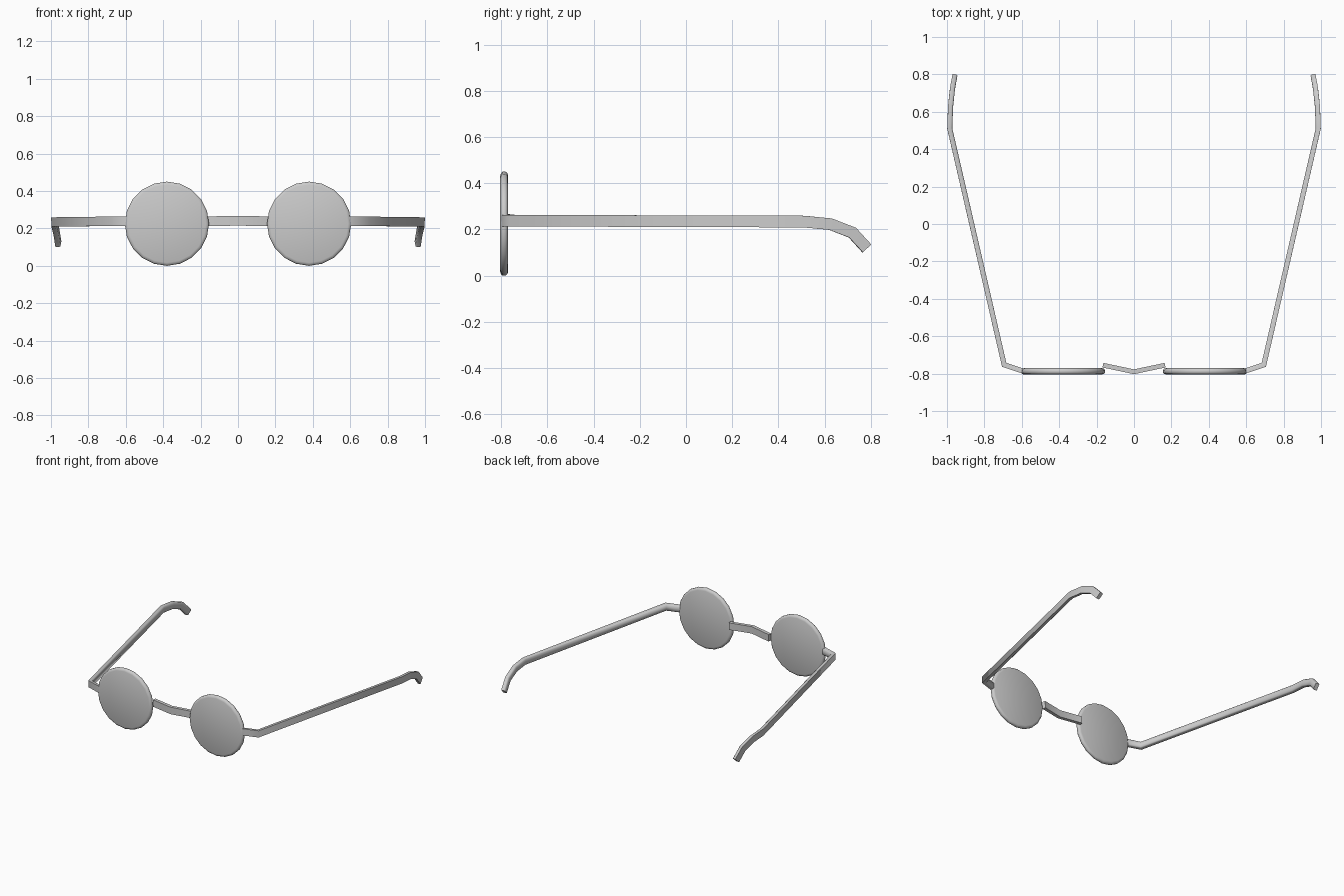
import bpy, bmesh, math
from mathutils import Vector

if "Cube" in bpy.data.objects:
    bpy.data.objects.remove(bpy.data.objects["Cube"])

metal = bpy.data.materials.new("grey")
metal.diffuse_color = (0.6, 0.6, 0.6, 1)
metal.use_nodes = True
metal.node_tree.nodes["Principled BSDF"].inputs["Base Color"].default_value = metal.diffuse_color


def finish(name, bm, angle):
    bmesh.ops.recalc_face_normals(bm, faces=bm.faces)
    me = bpy.data.meshes.new(name)
    bm.to_mesh(me)
    bm.free()
    me.materials.append(metal)
    ob = bpy.data.objects.new(name, me)
    bpy.context.collection.objects.link(ob)
    bpy.ops.object.select_all(action='DESELECT')
    ob.select_set(True)
    bpy.context.view_layer.objects.active = ob
    bpy.ops.object.shade_smooth_by_angle(angle=math.radians(angle))
    return ob


def sweep(name, path, section, mirror=1):
    """Sweep a (side, up) section along a path with mitred corners."""
    pts = [Vector((x * mirror, y, z)) for x, y, z in path]
    bm = bmesh.new()
    rings = []
    for i, p in enumerate(pts):
        a = (p - pts[max(i - 1, 0)]).normalized()
        b = (pts[min(i + 1, len(pts) - 1)] - p).normalized()
        t = (a + b).normalized()
        miter = 1 / t.dot(a if a.length > 0 else b)
        side = Vector((t.y, -t.x, 0)).normalized() * mirror
        up = Vector((0, 0, 1))
        up = (up - t * t.dot(up)).normalized()
        flat_bend = abs(a.z - b.z) < 0.05
        rings.append([bm.verts.new(p + side * s * (miter if flat_bend else 1)
                                   + up * u * (1 if flat_bend else miter))
                      for s, u in section])
    n = len(section)
    for r, q in zip(rings, rings[1:]):
        for k in range(n):
            bm.faces.new((r[k], r[(k + 1) % n], q[(k + 1) % n], q[k]))
    bm.faces.new(rings[0])
    bm.faces.new(rings[-1])
    return finish(name, bm, 65)


# Lens: shallow disc with a rounded rim, built from stacked rings
SIDES = 20
RIM = [(0.208, -0.805), (0.219, -0.801), (0.225, -0.794),
       (0.225, -0.781), (0.219, -0.774), (0.208, -0.77)]


def lens(name, cx):
    bm = bmesh.new()
    rings = []
    for r, y in RIM:
        rings.append([bm.verts.new((cx + r * math.cos(k * math.tau / SIDES), y,
                                    0.225 + r * math.sin(k * math.tau / SIDES)))
                      for k in range(SIDES)])
    for p, q in zip(rings, rings[1:]):
        for k in range(SIDES):
            j = (k + 1) % SIDES
            bm.faces.new((p[k], p[j], q[j], q[k]))
    bm.faces.new(rings[0])
    bm.faces.new(rings[-1])
    finish(name, bm, 50)


# Temple arm path (left side): hinge, long straight run, curved ear hook
ARM = [(-0.59, -0.787, 0.238), (-0.694, -0.753, 0.238), (-0.985, 0.51, 0.234),
       (-0.981, 0.625, 0.223), (-0.971, 0.72, 0.186), (-0.960, 0.782, 0.118)]
# Flat bar, softened along its inner edges
BAR = [(-0.0135, -0.025), (0.006, -0.025), (0.0135, -0.019),
       (0.0135, 0.019), (0.006, 0.025), (-0.0135, 0.025)]

for label, m in (("left", -1), ("right", 1)):
    lens(label + "_lens", 0.38 * m)
    sweep(label + "_temple_arm", ARM, BAR, -m)

# Bridge: shallow V between the lenses
sweep("bridge", [(-0.166, -0.755, 0.238), (0, -0.79, 0.241), (0.166, -0.755, 0.238)],
      [(-0.0125, -0.026), (0.0125, -0.026), (0.0125, 0.026), (-0.0125, 0.026)])
